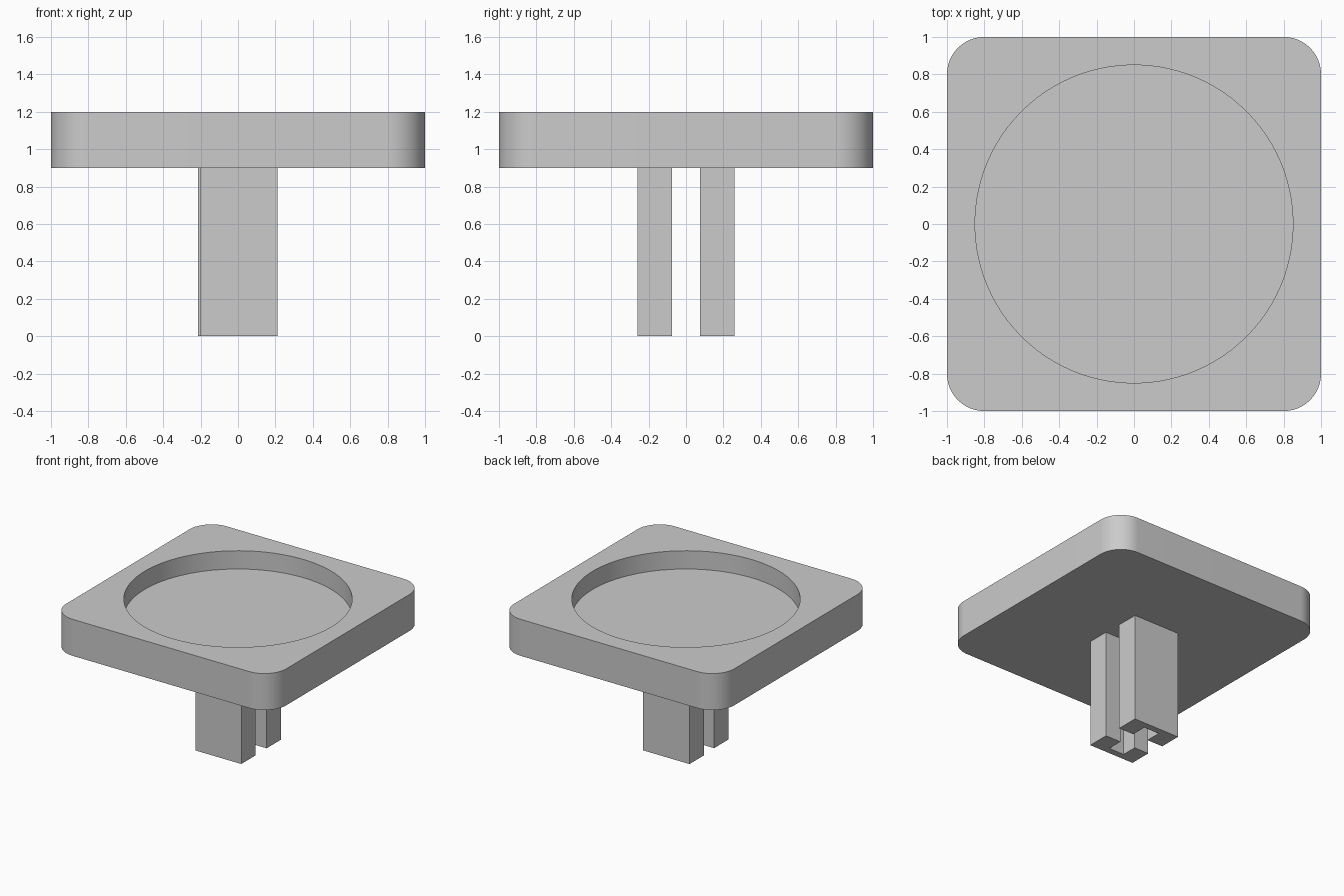
import bpy, bmesh
from math import cos, sin, pi, radians

cube = bpy.data.objects.get("Cube")
if cube:
    bpy.data.objects.remove(cube, do_unlink=True)

grey = bpy.data.materials.new("light_grey")
grey.use_nodes = True
colour = (0.6, 0.6, 0.6, 1)
grey.diffuse_color = colour
grey.node_tree.nodes["Principled BSDF"].inputs["Base Color"].default_value = colour


def stack_loops(name, loops):
    """Skin a stack of closed outlines with equal point counts and cap both ends."""
    bm = bmesh.new()
    rings = [[bm.verts.new(p) for p in loop] for loop in loops]
    for low, high in zip(rings, rings[1:]):
        for i in range(len(low)):
            j = (i + 1) % len(low)
            bm.faces.new((low[i], low[j], high[j], high[i]))
    bm.faces.new(rings[0][::-1])
    bm.faces.new(rings[-1])
    bmesh.ops.recalc_face_normals(bm, faces=bm.faces[:])
    mesh = bpy.data.meshes.new(name)
    bm.to_mesh(mesh)
    bm.free()
    mesh.materials.append(grey)
    obj = bpy.data.objects.new(name, mesh)
    bpy.context.collection.objects.link(obj)
    return obj


def at_height(outline, z):
    return [(x, y, z) for x, y in outline]


# Rounded square plate with a round pocket sunk into its top
STEPS = 24
CORNER = 0.2
POCKET = 0.85
square, circle = [], []
for quarter in range(4):
    start = quarter * pi / 2
    mid = start + pi / 4
    cx = (1 - CORNER) * (1 if cos(mid) > 0 else -1)
    cy = (1 - CORNER) * (1 if sin(mid) > 0 else -1)
    for k in range(STEPS + 1):
        a = start + pi / 2 * k / STEPS
        square.append((cx + CORNER * cos(a), cy + CORNER * sin(a)))
        b = start + pi / 2 * (k + 0.5) / (STEPS + 1)
        circle.append((POCKET * cos(b), POCKET * sin(b)))

plate = stack_loops("plate", [
    at_height(square, 0.9), at_height(square, 1.2),
    at_height(circle, 1.2), at_height(circle, 1.05)])

# Smooth round walls, crisp rims
bpy.ops.object.select_all(action='DESELECT')
plate.select_set(True)
bpy.context.view_layer.objects.active = plate
bpy.ops.object.shade_smooth_by_angle(angle=radians(30))


# Two channel-shaped prongs whose slots face each other
def prong(name, side, left, right):
    inner, outer, slot_end, half_slot = 0.075, 0.26, 0.205, 0.07
    outline = [(left, outer), (left, inner), (-half_slot, inner),
               (-half_slot, slot_end), (half_slot, slot_end),
               (half_slot, inner), (right, inner), (right, outer)]
    outline = [(x, side * y) for x, y in outline]
    return stack_loops(name, [at_height(outline, 0), at_height(outline, 0.9)])


prong("front_prong", -1, -0.203, 0.212)
prong("back_prong", 1, -0.214, 0.208)
